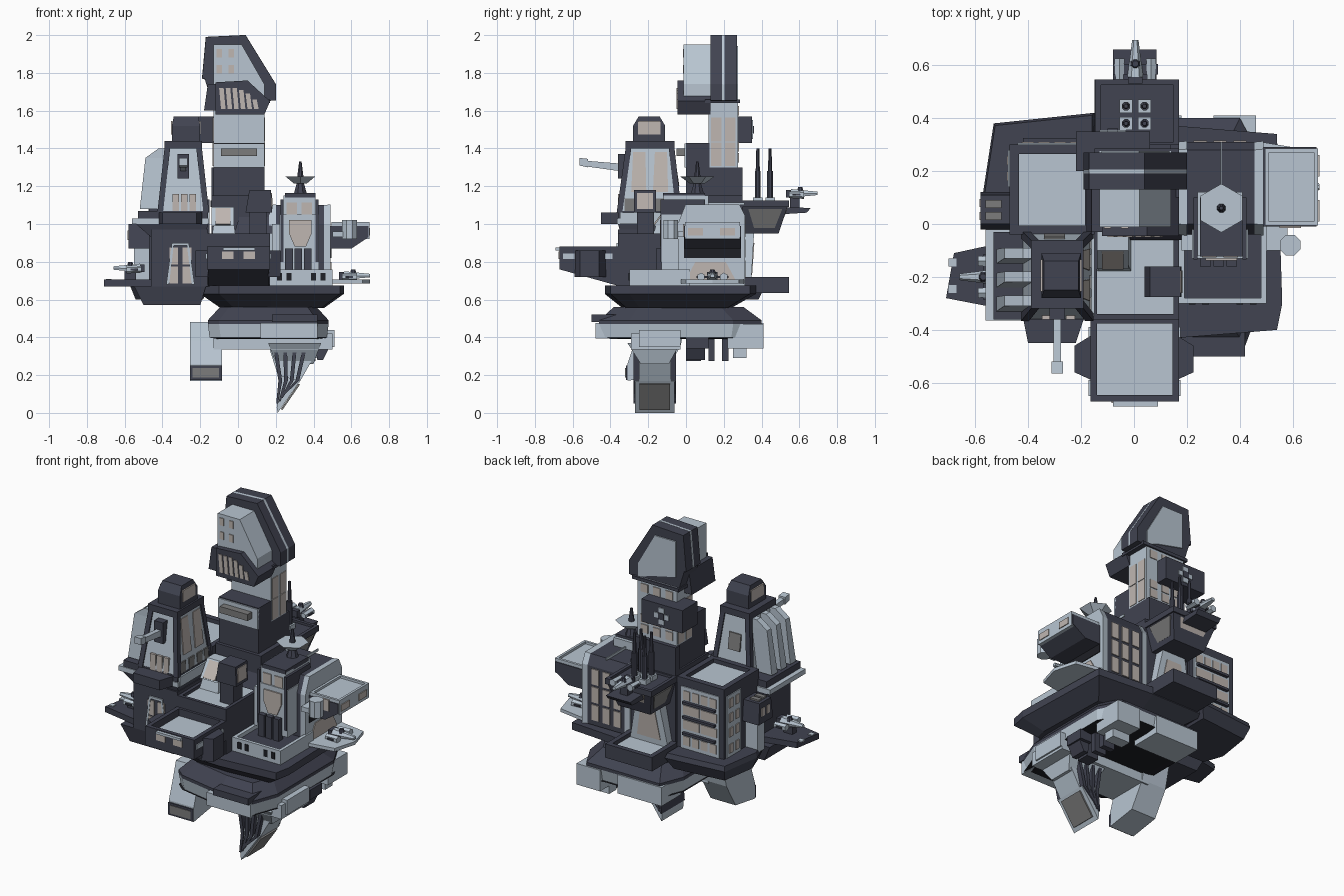
import bpy, bmesh, math

def material(name, c):
    m = bpy.data.materials.new(name)
    m.diffuse_color = (*c, 1)
    return m

DARK = material("dark_plate", (.052, .056, .082))
LIGHT = material("light_plate", (.48, .56, .64))
GLASS = material("warm_glass", (.52, .47, .44))
BLACK = material("black_recess", (.013, .014, .019))
GREY = material("grey_recess", (.2, .2, .2))

# ---- solids are (verts, faces) pairs; build() merges them into one object
def block(x0, x1, y0, y1, z0, z1, top=None):
    a, b, c, d = top or (x0, x1, y0, y1)
    v = [(x0, y0, z0), (x1, y0, z0), (x1, y1, z0), (x0, y1, z0), (a, c, z1), (b, c, z1), (b, d, z1), (a, d, z1)]
    return v, [(0, 1, 2, 3), (4, 5, 6, 7), (0, 1, 5, 4), (1, 2, 6, 5), (2, 3, 7, 6), (3, 0, 4, 7)]

def prism(pts, axis, a, b, s=1.0):
    n = len(pts)
    cu, cv = sum(p[0] for p in pts) / n, sum(p[1] for p in pts) / n
    put = {'x': lambda u, v, w: (w, u, v), 'y': lambda u, v, w: (u, w, v), 'z': lambda u, v, w: (u, v, w)}[axis]
    vs = [put(u, v, a) for u, v in pts] + [put(cu + (u - cu) * s, cv + (v - cv) * s, b) for u, v in pts]
    fs = [tuple(range(n)), tuple(range(n, 2 * n))]
    return vs, fs + [(i, (i + 1) % n, n + (i + 1) % n, n + i) for i in range(n)]

def ring(cx, cy, r, n=8):
    return [(cx + r * math.cos(math.tau * (i + .5) / n), cy + r * math.sin(math.tau * (i + .5) / n)) for i in range(n)]

def build(name, solids, mat):
    bm = bmesh.new()
    for vs, fs in solids:
        v = [bm.verts.new(p) for p in vs]
        for f in fs:
            bm.faces.new([v[i] for i in f])
    bmesh.ops.recalc_face_normals(bm, faces=bm.faces)
    me = bpy.data.meshes.new(name)
    bm.to_mesh(me)
    bm.free()
    ob = bpy.data.objects.new(name, me)
    me.materials.append(mat)
    bpy.context.collection.objects.link(ob)
    return ob

def windows(name, axis, c, us, zs, w, h, mat=GLASS, t=.004):
    def one(u, z):
        if axis == 'x':
            return block(c - t, c + t, u - w / 2, u + w / 2, z - h / 2, z + h / 2)
        return block(u - w / 2, u + w / 2, c - t, c + t, z - h / 2, z + h / 2)
    return build(name, [one(u, z) for u in us for z in zs], mat)

def tray(name, x0, x1, y0, y1, z0, z1, w=.02, d=.03, wall=DARK, floor=LIGHT):
    build(name, [block(x0, x1, y0, y1, z0, z1 - d), block(x0, x0 + w, y0, y1, z1 - d, z1),
                 block(x1 - w, x1, y0, y1, z1 - d, z1), block(x0 + w, x1 - w, y0, y0 + w, z1 - d, z1),
                 block(x0 + w, x1 - w, y1 - w, y1, z1 - d, z1)], wall)
    build(name + "_floor", [block(x0 + w, x1 - w, y0 + w, y1 - w, z1 - d, z1 - d + .006)], floor)

def ship(name, x, y, z, rot):
    light = [prism([(-.025, 0), (.025, 0), (.03, .02), (.015, .045), (-.015, .045), (-.03, .02)], 'y', .05, -.09, .4)]
    light += [prism([(s * .06 + u, v) for u, v in ring(0, .015, .022, 6)], 'y', -.02, .06, .8) for s in (-1, 1)]
    dark = [block(-.085, .085, .0, .04, .01, .02), prism(ring(0, 0, .02), 'z', .03, .055, .6), block(-.028, .028, .05, .075, .0, .04)]
    for o in (build(name + "_body", light, LIGHT), build(name + "_wings", dark, DARK)):
        o.location, o.rotation_euler = (x, y, z), (0, 0, rot)

# ---- floating hull
deck = [(-.2, -.3), (-.1, -.42), (.17, -.43), (.54, -.4), (.56, -.3), (.54, .34), (.17, .37), (-.2, .37)]
build("main_deck", [prism(deck, 'z', .63, .675)], DARK)
build("deck_taper", [prism(deck, 'z', .63, .555, .72)], DARK)
build("left_deck", [prism([(-.57, .12), (-.53, .38), (-.15, .42), (-.15, -.02), (-.52, -.02)], 'z', .67, .7, .96),
                    prism([(-.57, .12), (-.53, .38), (-.15, .42), (-.15, -.02), (-.52, -.02)], 'z', .67, .6, .85)], DARK)
low = [(-.16, -.35), (-.1, -.4), (.2, -.46), (.42, -.46), (.48, -.3), (.48, .25), (.4, .4), (-.1, .4), (-.16, .25)]
build("lower_hull", [prism(low, 'z', .49, .56, .8), prism(low, 'z', .47, .49), block(.18, .42, -.5, -.3, .48, .52)], DARK)
build("lower_skirt", [prism(low, 'z', .47, .40, .97)], LIGHT)
build("keel", [prism(low, 'z', .4, .392, .85)], BLACK)
build("keel_slabs", [block(-.13, .5, -.29, -.03, .335, .42), block(.12, .42, -.48, -.3, .395, .475),
                     block(-.12, .18, .22, .41, .36, .475), block(.42, .51, -.25, -.03, .35, .44), block(.3, .46, .22, .41, .34, .47),
                     block(.3, .42, .25, .32, .29, .4)], LIGHT)
build("keel_teeth", [block(.33, .41, y, y + w, .275, .4) for y, w in ((0, .08), (.12, .03), (.19, .035))]
      + [block(.41, .49, 0, .12, .34, .4), block(.42, .45, 0, .1, .28, .34, (.41, .48, 0, .1))], DARK)

# ---- engine pods
build("front_pod", [prism([(-.31, .17), (-.31, .26), (-.27, .38), (-.24, .48), (0, .48), (-.03, .35), (-.12, .2)], 'x', -.255, -.085)], LIGHT)
build("front_pod_rim", [block(-.255, -.085, -.318, -.3, .175, .25)], DARK)
windows("front_pod_nozzle", 'y', -.318, [-.17], [.212], .14, .05, GREY)
horn = [(.16, .36), (.42, .36), (.41, .31), (.33, .17), (.21, 0), (.205, .03), (.22, .2)]
build("horn_pod", [prism(horn[:3] + [(.33, .17), (.22, .17)], 'y', -.25, -.08), prism(horn[3:], 'y', -.27, -.06),
                   block(.2, .4, -.24, -.09, .26, .37, (.16, .44, -.31, -.03))], LIGHT)
build("horn_stripes", [prism([(x, .33), (x + .02, .33), (x * .6 + .12, .17), (x * .25 + .165, z), (x * .25 + .155, z), (x * .6 + .1, .17)],
                             'y', -.278, -.052) for x, z in ((.19, .05), (.24, .06), (.29, .08), (.34, .1))], DARK)
build("horn_nozzle", [prism([(.227, .02), (.32, .155), (.328, .15), (.235, .015)], 'y', -.245, -.085)], GREY)

# ---- central tower
build("tower_base", [block(-.14, .17, -.02, .3, .67, 1.15), block(-.13, .14, 0, .28, 1.1, 1.3), block(-.13, .14, 0, .125, 1.3, 1.43),
                     block(-.02, .19, -.06, .2, .95, 1.08, (.02, .17, 0, .2)), block(-.14, .14, .26, .3, 1.1, 1.3)], DARK)
build("tower_neck", [block(-.13, .14, .12, .275, 1.3, 1.66), block(-.13, .14, -.008, .05, 1.3, 1.425)], LIGHT)
build("neck_balcony", [block(-.09, .1, -.05, .02, 1.36, 1.4)], GREY)
for x in (-.13, .14):
    windows("neck_side_windows", 'x', x, [.16, .235], [1.37, 1.5], .055, .125)
windows("neck_back_windows", 'y', .276, [-.08, .005, .09], [1.35, 1.41, 1.6], .05, .05)
build("back_sensor_box", [block(-.22, .06, .2, .35, 1.43, 1.57)], DARK)
build("sensor_mark", [block(-.13, -.03, .345, .356, 1.485, 1.515), block(-.1, -.06, .345, .356, 1.45, 1.55)], LIGHT)
windows("sensor_mark_center", 'y', .356, [-.08], [1.5], .04, .04, DARK)
head = [(-.19, 1.77), (-.17, 1.99), (.04, 2), (.2, 1.74), (.2, 1.655), (.15, 1.65), (.05, 1.76)]
build("tower_head", [prism(head, 'y', .13, .27), block(-.14, .15, .13, .27, 1.65, 1.78, (-.18, .1, .13, .27))], DARK)
build("head_stripe", [prism(head[:5], 'y', .19, .205, 1.005)], LIGHT)
face = [(-.13, 1.72), (-.13, 1.95), (.02, 1.95), (.14, 1.74), (.14, 1.65), (.05, 1.68)]
build("head_face", [prism(face, 'y', .14, -.012), prism(face, 'y', .2, .276, .95)], LIGHT)
windows("head_windows", 'y', -.013, [-.1, -.035], [1.82, 1.905], .028, .045)
visor = [(-.12, 1.58), (-.12, 1.75), (.05, 1.76), (.17, 1.65), (.14, 1.58)]
build("visor", [prism(visor, 'y', -.045, .13), block(-.15, .17, .1, .285, 1.64, 1.66),
                block(-.18, -.12, -.03, .2, 1.6, 1.74, (-.16, -.12, -.03, .2))], DARK)
build("visor_slats", [block(x, x + .024, -.05, -.04, 1.61, z, (x - .01, x + .014, -.05, -.04))
                      for x, z in ((-.09, 1.72), (-.055, 1.72), (-.02, 1.72), (.015, 1.71), (.05, 1.69), (.085, 1.66))], GLASS)

# ---- left turret tower
build("turret_base", [block(-.5, -.2, -.34, -.05, .57, .67, (-.55, -.17, -.36, -.03)), block(-.46, -.16, -.36, -.03, .67, .97)], DARK)
windows("turret_doors", 'y', -.362, [-.34, -.27], [.73, .83], .045, .09)
build("turret_door_frame", [prism([(-.38, .68), (-.35, .9), (-.26, .9), (-.23, .68), (-.245, .68), (-.27, .885), (-.34, .885), (-.365, .68)], 'y', -.368, -.35)], LIGHT)
build("turret_ring", [block(-.46, -.17, -.34, -.04, .93, 1.0, (-.54, -.16, -.36, -.02)), block(-.53, -.16, -.36, -.03, 1.03, 1.07),
                      prism([(-.43, -.3), (-.4, -.45), (-.22, -.45), (-.17, -.3)], 'z', 1.0, 1.06)], DARK)
build("turret_ring_line", [block(-.56, -.155, -.365, -.02, 1.0, 1.03)], LIGHT)
build("turret_body", [block(-.42, -.16, -.36, -.03, 1.06, 1.41, (-.38, -.2, -.31, -.07)), block(-.17, -.15, -.35, -.03, 1.0, 1.06)], LIGHT)
build("turret_edges", [block(x0, x0 + .03, y0, y0 + .03, 1.06, 1.42, (x1, x1 + .03, y1, y1 + .03))
                       for x0, x1 in ((-.427, -.387), (-.183, -.223)) for y0, y1 in ((-.367, -.317), (-.053, -.093))]
      + [block(-.39, -.19, -.32, -.06, 1.4, 1.44)], DARK)
build("turret_cap", [block(-.35, -.2, -.28, -.11, 1.43, 1.52), block(-.35, -.2, -.28, -.11, 1.52, 1.57, (-.34, -.21, -.25, -.14))], DARK)
for x in (-.35, -.2):
    windows("cap_lights", 'x', x, [-.195], [1.51], .12, .07)
build("turret_side_windows", [block(-.19, -.167, y, y + .08, 1.17, 1.38, (-.212, -.193, y + .01, y + .075)) for y in (-.29, -.175)], GLASS)
windows("turret_low_windows", 'y', -.35, [-.33, -.285, -.24], [1.11], .035, .1, GLASS, .01)
windows("turret_right_vents", 'x', -.165, [-.3, -.22, -.14, -.07], [1.1], .05, .07, GREY)
build("turret_fins", [block(-.52, -.4, y, y + .055, 1.08, 1.35, (-.49, -.38, y + .02, y + .06)) for y in (-.33, -.24, -.15)]
      + [block(-.49, -.38, y + .02, y + .06, 1.35, 1.4, (-.42, -.38, y + .02, y + .06)) for y in (-.33, -.24, -.15)], LIGHT)
build("turret_back_panel", [block(-.34, -.26, -.06, -.035, 1.2, 1.3, (-.34, -.26, -.07, -.05))], GREY)
build("cannon_mount", [block(-.32, -.26, -.36, -.3, 1.24, 1.37)], DARK)
build("cannon_barrel", [prism([(-.35, 1.28), (-.35, 1.32), (-.53, 1.335), (-.53, 1.305)], 'x', -.305, -.275),
                        prism([(-.52, 1.3), (-.52, 1.345), (-.565, 1.35), (-.565, 1.31)], 'x', -.312, -.268)], LIGHT)
build("left_pad", [prism([(-.71, -.28), (-.68, -.11), (-.45, -.06), (-.45, -.33)], 'z', .67, .705)], DARK)
build("left_pad_lights", [block(-.7, -.67, y, y + .03, .7, .71) for y in (-.26, -.16)], LIGHT)
ship("left_ship", -.57, -.2, .745, -math.pi / 2)
build("left_ship_stand", [block(-.6, -.54, -.22, -.18, .7, .75)], DARK)

# ---- back left apartment block and side sensor
tray("apartment_block", -.47, -.15, -.04, .3, .68, 1.13, .035, .03)
build("apartment_facade", [block(-.44, -.18, .29, .306, .7, 1.08), block(-.475, -.46, .14, .28, .7, 1.08)], LIGHT)
for z, w in ((.75, .045), (.85, .11), (.94, .11), (1.03, .045)):
    windows("apartment_windows", 'y', .306, [-.4, -.34, -.28, -.22] if w < .1 else [-.37, -.25], [z], w, .055)
    windows("apartment_side_windows", 'x', -.476, [.18, .24], [z], .035, .055)
build("apartment_ledges", [block(-.42, -.2, .3, .325, z, z + .015) for z in (.79, .89, .98)], DARK)
build("side_sensor", [block(-.58, -.46, -.02, .12, .87, 1.0, (-.58, -.46, 0, .11))], DARK)
build("side_sensor_post", [block(-.55, -.47, .02, .09, .68, .87)], LIGHT)
windows("side_sensor_windows", 'x', -.58, [.03, .08], [.94], .03, .05)
build("side_sensor_hatches", [block(-.56, -.5, y, y + .03, .995, 1.01) for y in (.015, .06)], GREY)

# ---- front block, consoles and balcony
tray("front_block", -.16, .17, -.36, 0, .67, .95, .02, .025)
tray("front_balcony", -.165, .17, -.67, -.35, .76, .88, .025, .05)
build("balcony_keel", [prism([(-.67, .76), (-.35, .76), (-.35, .67)], 'x', -.16, .165)], DARK)
build("balcony_wings", [prism([(s * .16, -.59), (s * .225, -.56), (s * .225, -.46), (s * .16, -.42)], 'z', .72, .86) for s in (-1, 1)], DARK)
windows("balcony_front_windows", 'y', -.672, [-.055, .06], [.835], .06, .04)
build("balcony_lip", [block(-.08, .09, -.69, -.66, .86, .875)], LIGHT)
windows("balcony_band", 'y', -.362, [0], [.71], .33, .06, BLACK)
for x in (-.167, .172):
    windows("balcony_side_lights", 'x', x, [-.62, -.5, -.42], [.83], .06, .03, LIGHT)
build("console_a", [block(-.14, -.01, -.18, -.03, .92, .99, (-.13, -.02, -.16, -.03)), prism([(-.17, .99), (-.03, .99), (-.03, 1.09), (-.1, 1.09)], 'x', -.14, -.02)], LIGHT)
build("console_a_screen", [prism([(-.172, 1.0), (-.107, 1.085), (-.1, 1.08), (-.165, .995)], 'x', -.12, -.04)], GLASS)
build("console_b", [block(.06, .15, -.26, -.17, .92, 1.06), block(.04, .18, -.275, -.16, 1.06, 1.18, (.06, .175, -.275, -.16))], DARK)
build("console_b_screen", [block(.17, .184, -.26, -.175, 1.08, 1.165, (.168, .18, -.26, -.175))], GLASS)

# ---- right building with radar dish
tray("right_terrace", .17, .5, -.3, .02, .67, .76, .02, .03, LIGHT, DARK)
windows("terrace_slots", 'y', -.3, [.22, .27, .4, .45], [.72], .025, .04, BLACK)
prof = [(-.04, .68), (-.04, 1.0), (0, 1.1), (.28, 1.1), (.31, 1.04), (.31, .68)]
build("right_hall", [prism(prof, 'x', .17, .48)], DARK)
build("right_hall_ribs", [prism(prof, 'x', a, a + .035, 1.02) for a in (.165, .455)], LIGHT)
windows("hall_side_band", 'x', .49, [.14], [.845], .3, .05, BLACK)
build("hangar_mouth", [prism([(-.01, .69), (.05, .8), (.21, .8), (.27, .69)], 'x', .48, .495)], GLASS)
windows("hall_back_windows", 'y', .312, [.25, .325, .4], [.76, .87, .98], .05, .095)
build("dish_tower", [block(.22, .43, -.13, .15, .76, 1.05), block(.24, .41, -.12, .12, 1.05, 1.15), block(.18, .24, -.1, .1, .76, 1.0)], LIGHT)
build("dish_tower_trim", [block(.25, .41, -.122, .1, 1.14, 1.165)] + [block(x, x + .04, -.16, -.12, .68, .87) for x in (.25, .3, .35)]
      + [block(x, x + .015, -.135, .1, .8, 1.13) for x in (.225, .41)], DARK)
windows("dish_tower_windows", 'y', -.122, [.285, .365], [1.08], .055, .07)
build("dish_tower_door", [prism([(.3, .88), (.27, .95), (.27, 1.02), (.39, 1.02), (.39, .95), (.36, .88)], 'y', -.138, -.12)], GLASS)
build("radar_mast", [prism(ring(.33, .06, .055), 'z', 1.1, 1.23, .3), prism(ring(.33, .06, .018), 'z', 1.25, 1.33, .4)], DARK)
build("radar_dish", [prism(ring(.33, .06, .04, 6), 'z', 1.215, 1.252, 2.3)], LIGHT)
build("radar_aerial", [block(.327, .333, .12, .31, 1.1, 1.115)], LIGHT)

# ---- right hangar pod and landing pad
build("hangar_pod", [prism([(.47, .87), (.6, .87), (.69, .93), (.69, .99), (.47, .99)], 'y', -.01, .29)], DARK)
tray("hangar_roof", .495, .695, -.005, .285, .92, 1.01, .015, .02, LIGHT, LIGHT)
windows("hangar_front_window", 'y', -.012, [.59], [.965], .08, .07)
windows("hangar_side_windows", 'x', .696, [.05, .22], [.96], .08, .04)
build("hangar_tank", [prism(ring(.59, -.08, .042), 'z', .92, 1.02), block(.5, .58, -.1, 0, .93, .96)], LIGHT)
build("right_pad", [prism([(.48, -.03), (.66, 0), (.7, .14), (.66, .28), (.48, .31)], 'z', .685, .705)], LIGHT)
ship("right_ship", .61, .14, .705, math.pi / 2)

# ---- rear terrace, aerial mount and rear ship
tray("rear_terrace", -.15, .17, .3, .545, .635, .72, .03, .03)
build("rear_column", [block(-.12, .14, .28, .345, .69, .95, (-.07, .09, .28, .36))], LIGHT)
build("rear_column_panel", [block(-.07, .09, .3, .35, .73, .9, (-.04, .06, .3, .362))], GLASS)
build("aerial_mount", [block(-.1, .12, .3, .49, .95, 1.1, (-.14, .165, .29, .54))], DARK)
tray("aerial_deck", -.145, .17, .29, .545, 1.09, 1.125, .02, .02, DARK, DARK)
build("mount_panel", [block(-.06, .08, .485, .497, .98, 1.08, (-.09, .11, .52, .537))], GLASS)
build("mount_side_panels", [block(-.11, .13, .36, .47, .98, 1.08, (-.142, .167, .33, .51))], GREY)
build("aerial_feet", [block(x - .025, x + .025, y - .025, y + .025, 1.1, 1.14) for x in (-.03, .04) for y in (.38, .445)], LIGHT)
build("aerials", [s for x in (-.03, .04) for y in (.38, .445) for s in (prism(ring(x, y, .017), 'z', 1.12, 1.28), prism(ring(x, y, .012), 'z', 1.28, 1.4, .7))], DARK)
build("rear_pad", [prism([(.48, 1.05), (.48, 1.09), (.66, 1.085), (.64, 1.06)], 'x', -.08, .085)], DARK)
build("rear_ship_stand", [block(-.02, .03, .55, .6, 1.08, 1.15)], DARK)
ship("rear_ship", .005, .605, 1.14, math.pi)
